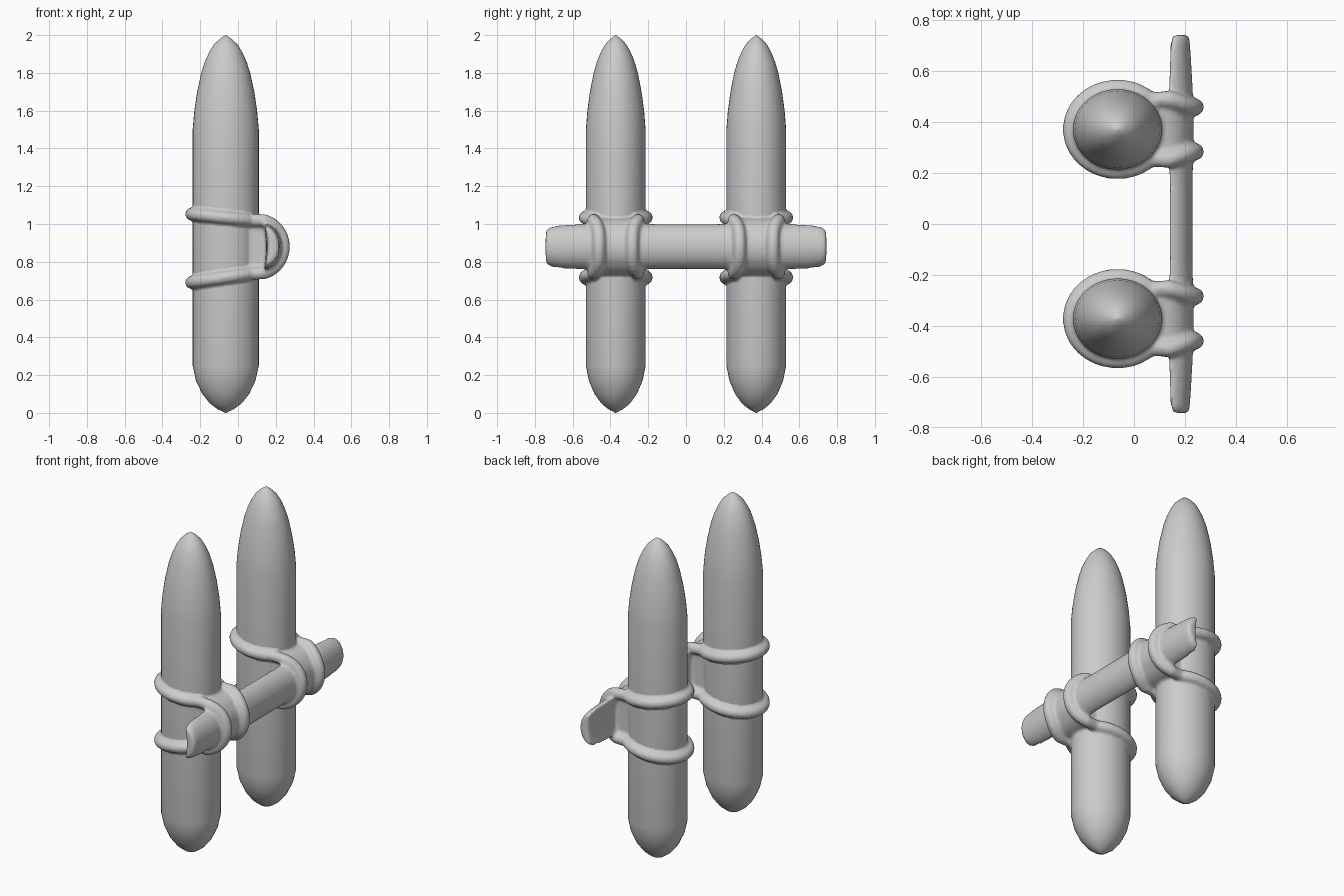
import bpy, bmesh, math
from math import sin, cos, radians

if "Cube" in bpy.data.objects:
    bpy.data.objects.remove(bpy.data.objects["Cube"])

CX, CY, BZ = -0.065, 0.372, 0.88   # hull centre x, hull offset y, bar height
RX, RY = 0.175, 0.158              # hull radii


def loft(name, rings):
    """Closed skin over a list of equally sized point rings."""
    bm = bmesh.new()
    rows = [[bm.verts.new(p) for p in r] for r in rings]
    n = len(rows[0])
    for a, b in zip(rows, rows[1:]):
        for i in range(n):
            j = (i + 1) % n
            bm.faces.new((a[i], a[j], b[j], b[i]))
    bm.faces.new(rows[0][::-1])
    bm.faces.new(rows[-1])
    bmesh.ops.recalc_face_normals(bm, faces=bm.faces)
    me = bpy.data.meshes.new(name)
    bm.to_mesh(me)
    bm.free()
    ob = bpy.data.objects.new(name, me)
    bpy.context.collection.objects.link(ob)
    return ob


def activate(ob):
    bpy.ops.object.select_all(action='DESELECT')
    ob.select_set(True)
    bpy.context.view_layer.objects.active = ob


def oval(y, z, s, n=40):
    return [(CX + RX * s * cos(2 * math.pi * i / n),
             y + RY * s * sin(2 * math.pi * i / n), z) for i in range(n)]


def rope(name, pts, r):
    cu = bpy.data.curves.new(name, 'CURVE')
    cu.dimensions = '3D'
    cu.bevel_depth, cu.bevel_resolution = r, 4
    sp = cu.splines.new('POLY')
    sp.points.add(len(pts) - 1)
    for p, c in zip(sp.points, pts):
        p.co = (*c, 1)
    sp.use_cyclic_u = True
    ob = bpy.data.objects.new(name, cu)
    bpy.context.collection.objects.link(ob)
    activate(ob)
    bpy.ops.object.convert(target='MESH')
    return bpy.context.object


# Two long hulls with pointed tips
profile = [(0, .01), (.02, .25), (.05, .48), (.1, .71), (.17, .9), (.25, 1), (1.5, 1),
           (1.6, .95), (1.7, .865), (1.8, .74), (1.86, .63), (1.91, .5), (1.95, .36),
           (1.98, .18), (2.0, .01)]
for side, label in ((-1, "front"), (1, "back")):
    hull = loft(label + "_hull", [oval(side * CY, z, s) for z, s in profile])
    activate(hull)
    bpy.ops.object.shade_smooth_by_angle(angle=radians(40))


# Cross bar: half-round section with a slightly hollow back
def bar_ring(y, xb, xf, h):
    front = [(xb + (xf - xb) * cos(radians(a)), y, BZ + h * sin(radians(a)))
             for a in range(-90, 91, 12)]
    back = [(xb + 0.012 * (1 - t * t), y, BZ + h * t) for t in (.6, .2, -.2, -.6)]
    return front + back


half = [(.15, .138, .230, .12), (.30, .136, .234, .125), (.45, .136, .234, .125),
        (.55, .136, .230, .122), (.65, .140, .224, .116), (.71, .143, .220, .108),
        (.735, .148, .217, .096), (.743, .155, .210, .08)]
stations = [(-y, a, b, h) for y, a, b, h in half[::-1]] + half
parts = [loft("cross_bar_and_lashings", [bar_ring(*s) for s in stations])]

# Lashings: one rope looped round each hull and over the bar
for side in (-1, 1):
    y0 = side * CY

    def wrap(a, back, front):
        k = (1 - cos(radians(a))) / 2
        return (CX + .182 * cos(radians(a)), y0 + .163 * sin(radians(a)),
                BZ + front + (back - front) * k)

    def over(p, s):
        q = sin(radians(p))
        return (.10 + .142 * cos(radians(p)), y0 + s * (.088 + .035 * q ** 4), BZ + .145 * q)

    angles = list(range(45, 316, 10))
    arcs = list(range(75, -76, -10))
    path = [wrap(a, .172, .135) for a in angles] + [over(p, -1) for p in arcs]
    path += [wrap(a, -.19, -.135) for a in angles[::-1]] + [over(p, 1) for p in arcs[::-1]]
    parts.append(rope("lashing", path, 0.034))

    # Filler between hull and bar, and a hull sleeve to blend into
    web = [[(x, y, BZ + z) for x, z in
            [(0, -.15), (0, .15)] +
            [(.10 + .13 * cos(radians(a)), .15 * sin(radians(a))) for a in range(84, -85, -12)]]
           for y in (y0 - .11, y0 + .11)]
    parts.append(loft("web", web))
    parts.append(loft("sleeve", [oval(y0, z, .992) for z in (.58, .8, 1.0, 1.16)]))

# Fuse into one soft skin
activate(parts[0])
for p in parts:
    p.select_set(True)
bpy.ops.object.join()
lash = bpy.context.object
rm = lash.modifiers.new("fuse", 'REMESH')
rm.mode, rm.voxel_size, rm.use_smooth_shade = 'VOXEL', 0.009, True
sm = lash.modifiers.new("soften", 'SMOOTH')
sm.factor, sm.iterations = 0.5, 8
